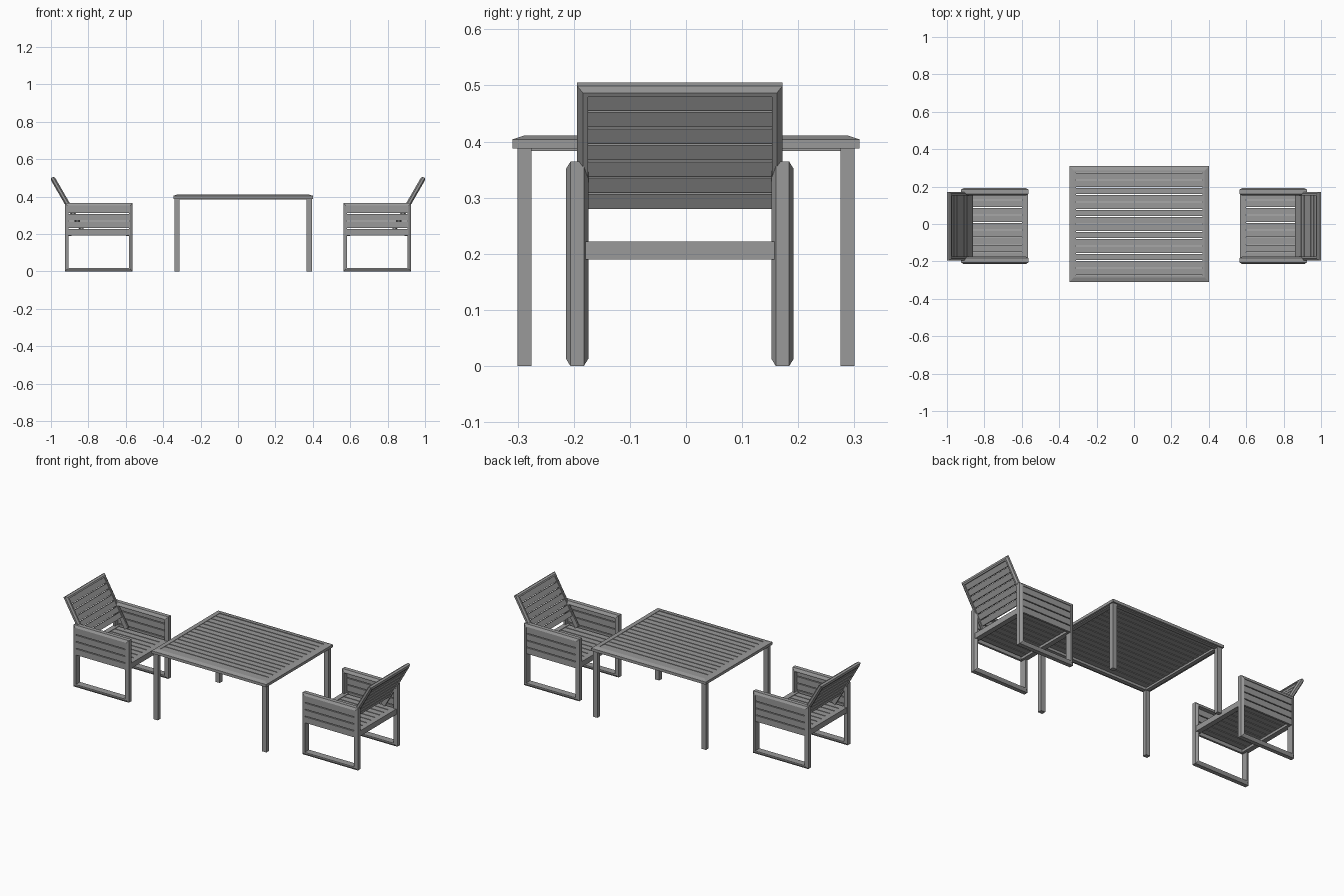
import bpy, bmesh, math
from mathutils import Matrix, Vector

cube = bpy.data.objects.get("Cube")
if cube:
    bpy.data.objects.remove(cube, do_unlink=True)

grey = bpy.data.materials.new("painted_grey")
grey.use_nodes = True
colour = (0.32, 0.32, 0.32, 1)
grey.diffuse_color = colour
grey.node_tree.nodes["Principled BSDF"].inputs["Base Color"].default_value = colour


def finish(name, bm, matrix):
    bmesh.ops.recalc_face_normals(bm, faces=bm.faces)
    mesh = bpy.data.meshes.new(name)
    bm.to_mesh(mesh)
    bm.free()
    mesh.materials.append(grey)
    obj = bpy.data.objects.new(name, mesh)
    bpy.context.collection.objects.link(obj)
    obj.matrix_world = matrix


def boxes(name, bounds, matrix):
    """One object made of boxes, each given as its low and high corner."""
    bm = bmesh.new()
    for low, high in bounds:
        low, high = Vector(low), Vector(high)
        place = Matrix.Translation((low + high) / 2) @ Matrix.Diagonal((*(high - low), 1))
        bmesh.ops.create_cube(bm, size=1, matrix=place)
    finish(name, bm, matrix)


def frame(name, u0, u1, v0, v1, profile, matrix, closed=True):
    """Mitred frame in the local XY plane; profile is (inset, height)."""
    bm = bmesh.new()
    rings = []
    for u, v, su, sv in ((u0, v0, 1, 1), (u0, v1, 1, -1), (u1, v1, -1, -1), (u1, v0, -1, 1)):
        if not closed and sv > 0:
            sv = 0
        rings.append([bm.verts.new((u + su * d, v + sv * d, h)) for d, h in profile])
    count = len(profile)
    for i in range(4 if closed else 3):
        a, b = rings[i], rings[(i + 1) % 4]
        for j in range(count):
            k = (j + 1) % count
            bm.faces.new((a[j], a[k], b[k], b[j]))
    if not closed:
        bm.faces.new(rings[0])
        bm.faces.new(rings[3])
    finish(name, bm, matrix)


def chamfered(depth, flat, half, cut):
    return [(0, -flat), (0, flat), (cut, half), (depth, half), (depth, -half), (cut, -half)]


def strips(start, end, count, gap):
    """Evenly spaced low/high pairs between two limits."""
    pitch = (end - start) / count
    return [(start + i * pitch + gap / 2, start + (i + 1) * pitch - gap / 2) for i in range(count)]


# Table
table = Matrix.Translation((0.0275, 0, 0))
X, Y = 0.3725, 0.309
frame("table_rim", -X, X, -Y, Y,
      [(0, 0.388), (0, 0.404), (0.022, 0.411), (0.034, 0.411), (0.034, 0.388)], table)
frame("table_apron", -X, X, -Y, Y,
      [(0.012, 0.383), (0.012, 0.39), (0.034, 0.39), (0.034, 0.383)], table)
boxes("table_slats", [((-0.34, a, 0.395), (0.34, b, 0.409))
                      for a, b in strips(-0.274, 0.274, 14, 0.005)], table)
boxes("table_legs", [((sx * 0.353 - 0.014, sy * 0.2875 - 0.0125, 0),
                      (sx * 0.353 + 0.014, sy * 0.2875 + 0.0125, 0.39))
                     for sx in (-1, 1) for sy in (-1, 1)], table)

# Axes for upright side frames and for the leaning back
upright = Matrix(((1, 0, 0, 0), (0, 0, -1, 0), (0, 1, 0, 0), (0, 0, 0, 1)))
s, c = math.sin(math.radians(30)), math.cos(math.radians(30))
lean = Matrix(((0, s, c, 0.9937), (1, 0, 0, 0), (0, c, -s, 0.502), (0, 0, 0, 1)))


def chair(side, turn):
    base = Matrix.Translation((0, -0.011, 0)) @ Matrix.Rotation(turn, 4, "Z")
    # Looped arm and leg frames with slatted sides
    for label, sy in (("right", -1), ("left", 1)):
        at = base @ Matrix.Translation((0, sy * 0.183, 0)) @ upright
        frame(f"{side}_chair_{label}_arm_frame", 0.565, 0.924, 0, 0.364,
              chamfered(0.019, 0.012, 0.02, 0.013), at)
        y = sy * 0.193
        boxes(f"{side}_chair_{label}_arm_slats",
              [((0.58, y - 0.006, a), (0.91, y + 0.006, b))
               for a, b in strips(0.188, 0.349, 4, 0.005)], base)
    # Seat rails and slats
    boxes(f"{side}_chair_seat_rails",
          [((x, -0.184, 0.19), (x + 0.03, 0.184, 0.222)) for x in (0.568, 0.89)], base)
    boxes(f"{side}_chair_seat_slats",
          [((0.59, a, 0.204), (0.9, b, 0.219)) for a, b in strips(-0.18, 0.18, 9, 0.005)], base)
    # Leaning back
    back = base @ lean
    frame(f"{side}_chair_back_frame", -0.183, 0.183, -0.32, 0,
          chamfered(0.019, 0.006, 0.013, 0.01), back, closed=False)
    boxes(f"{side}_chair_back_slats",
          [((-0.17, a, -0.007), (0.17, b, 0.007)) for a, b in strips(-0.255, -0.018, 7, 0.004)], back)


chair("left", 0)
chair("right", math.pi)
